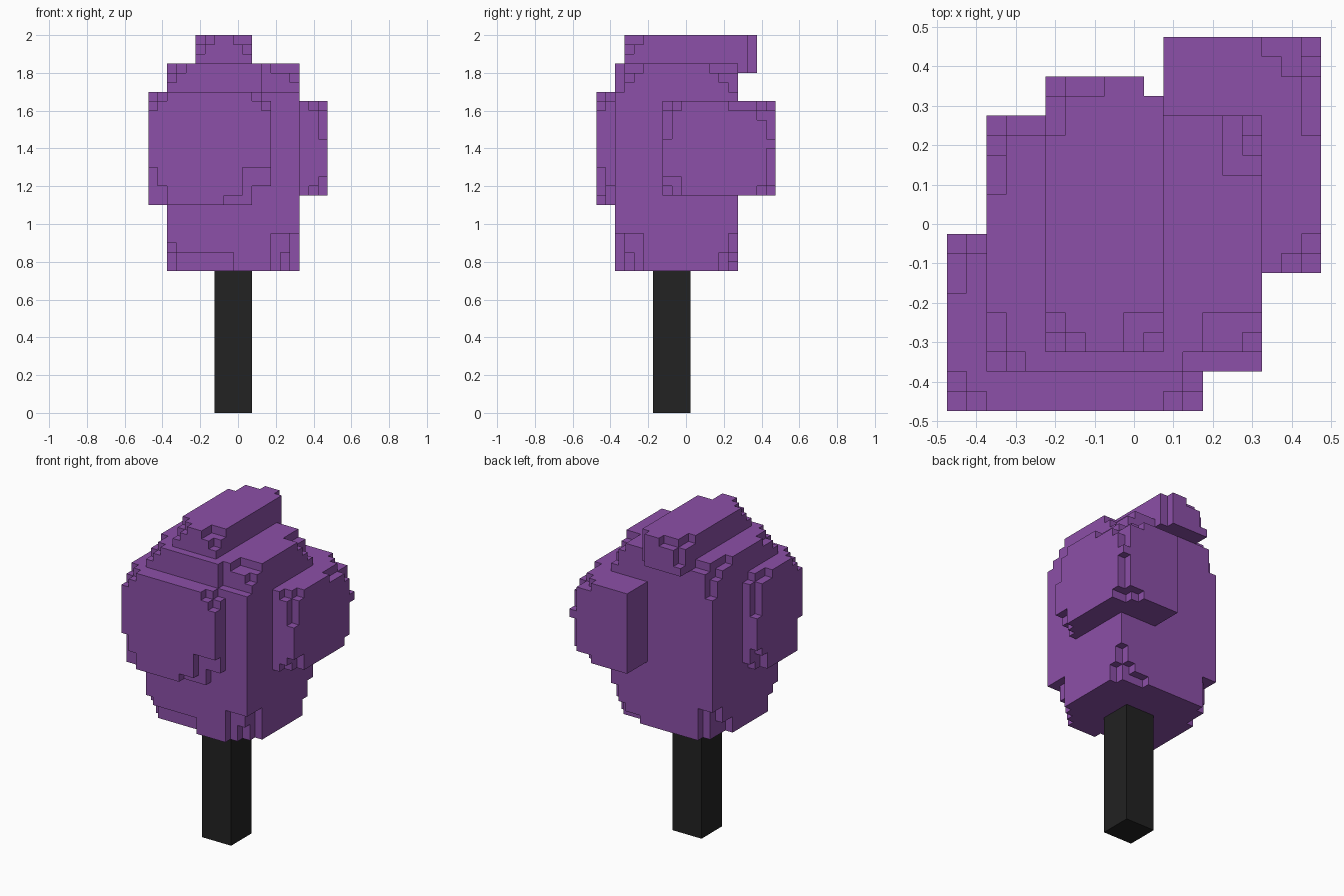
import bpy, bmesh
from mathutils import Vector

if "Cube" in bpy.data.objects:
    bpy.data.objects.remove(bpy.data.objects["Cube"])

S = 0.05                                  # size of one block
ORIGIN = Vector((-0.475, -0.475, 0.0))    # corner of the block grid


def material(name, rgb):
    m = bpy.data.materials.new(name)
    m.diffuse_color = (*rgb, 1)
    m.use_nodes = True
    m.node_tree.nodes["Principled BSDF"].inputs["Base Color"].default_value = m.diffuse_color
    return m


def box(x0, x1, y0, y1, z0, z1):
    return {(x, y, z) for x in range(x0, x1) for y in range(y0, y1) for z in range(z0, z1)}


def clump(bounds, corners):
    """Block-filled box with small bites (dx, dy, dz) taken out of named corners."""
    cells = box(*bounds)
    for signs, bites in corners.items():
        for bite in bites:
            r = []
            for a in range(3):
                lo, hi = bounds[2 * a], bounds[2 * a + 1]
                r += [lo, lo + bite[a]] if signs[a] == '-' else [hi - bite[a], hi]
            cells -= box(*r)
    return cells


def build(name, cells, solid, mat):
    """Make a mesh from the block faces that are not covered by other blocks."""
    bm = bmesh.new()
    verts = {}

    def vert(p):
        if p not in verts:
            verts[p] = bm.verts.new(ORIGIN + Vector(p) * S)
        return verts[p]

    for c in sorted(cells):
        for a in range(3):
            for side in (0, 1):
                n = list(c)
                n[a] += 2 * side - 1
                if tuple(n) in solid:
                    continue
                u, v = (a + 1) % 3, (a + 2) % 3
                quad = []
                for du, dv in ((0, 0), (1, 0), (1, 1), (0, 1)):
                    p = list(c)
                    p[a] += side
                    p[u] += du
                    p[v] += dv
                    quad.append(vert(tuple(p)))
                bm.faces.new(quad if side else quad[::-1])
    me = bpy.data.meshes.new(name)
    bm.to_mesh(me)
    bm.free()
    me.materials.append(mat)
    bpy.context.collection.objects.link(bpy.data.objects.new(name, me))


# Central body of the crown
body = clump((2, 16, 2, 15, 15, 37), {
    '---': [(7, 1, 2), (1, 1, 3), (1, 2, 2)],
    '+--': [(3, 1, 4), (1, 3, 4), (2, 2, 2)],
    '++-': [(4, 1, 1), (2, 1, 2), (1, 2, 2), (1, 1, 4)],
    '-+-': [(2, 1, 4), (1, 4, 2), (1, 2, 4)],
    '--+': [(1, 3, 1), (2, 1, 1), (1, 1, 2)],
    '+-+': [(4, 1, 3), (3, 3, 1), (1, 2, 2)],
    '+++': [(2, 3, 1), (1, 2, 2), (1, 1, 3)],
    '-++': [(1, 4, 1), (3, 1, 1), (1, 2, 2), (1, 1, 4)],
})

# Front left bulge
front_bulge = clump((0, 13, 0, 9, 22, 34), {
    '--+': [(2, 1, 1), (1, 2, 1), (1, 1, 2)],
    '---': [(1, 1, 4), (2, 1, 2)],
    '+-+': [(1, 2, 1), (2, 1, 1), (1, 1, 2)],
    '+--': [(2, 2, 2), (3, 1, 4), (5, 1, 1)],
    '-++': [(1, 3, 1), (2, 1, 1), (1, 1, 5)],
    '-+-': [(1, 2, 2), (2, 1, 1), (1, 1, 3)],
})

# Back right bulge
back_bulge = clump((11, 19, 7, 19, 23, 33), {
    '+-+': [(1, 2, 1), (2, 1, 1), (1, 1, 4)],
    '+--': [(1, 2, 2), (2, 1, 1)],
    '+++': [(1, 5, 1), (2, 2, 1), (3, 1, 1), (1, 1, 4), (1, 2, 2)],
    '++-': [(2, 2, 1), (3, 1, 1), (1, 1, 5)],
})

# Ridge on top
ridge = clump((5, 11, 3, 17, 36, 40), {
    '--+': [(1, 2, 1), (2, 1, 1), (1, 1, 2)],
    '+-+': [(2, 2, 1), (1, 1, 2)],
    '+++': [(1, 1, 4)],
    '-++': [(3, 1, 1), (1, 3, 1), (1, 1, 3)],
})

crown = body | front_bulge | back_bulge | ridge
trunk = box(7, 11, 6, 10, 0, 15)
solid = crown | trunk
build('leaf_crown', crown, solid, material('purple leaves', (0.262, 0.080, 0.392)))
build('trunk', trunk, solid, material('black bark', (0.016, 0.016, 0.016)))
